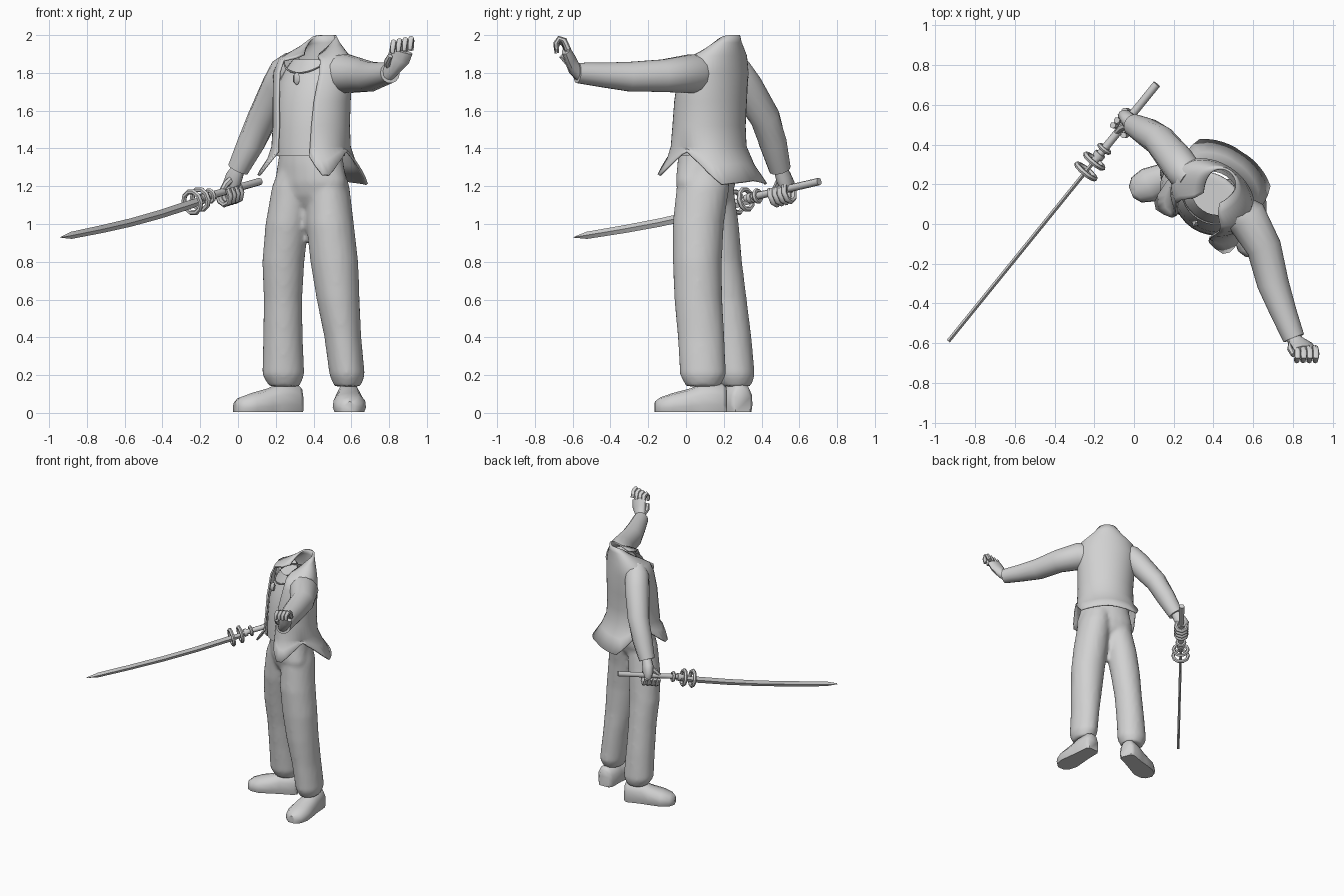
import bpy, math
from mathutils import Vector

if "Cube" in bpy.data.objects:
    bpy.data.objects.remove(bpy.data.objects["Cube"])

grey = bpy.data.materials.new("plain grey")
grey.diffuse_color = (0.64, 0.64, 0.64, 1)
grey.use_nodes = True
grey.node_tree.nodes["Principled BSDF"].inputs["Base Color"].default_value = grey.diffuse_color

U = Vector((0.83, -0.55, 0))      # toward the figure's left
F = Vector((-0.55, -0.83, 0))     # the way the torso faces
UP = Vector((0, 0, 1))


def make(name, verts, faces, angle=50):
    me = bpy.data.meshes.new(name)
    me.from_pydata([tuple(v) for v in verts], [], faces)
    me.polygons.foreach_set("use_smooth", [True] * len(me.polygons))
    me.set_sharp_from_angle(angle=math.radians(angle))
    me.materials.append(grey)
    ob = bpy.data.objects.new(name, me)
    bpy.context.collection.objects.link(ob)
    return ob


def loft(rings, closed=True, caps=True):
    n = len(rings[0])
    verts = [v for r in rings for v in r]
    faces = []
    for i in range(len(rings) - 1):
        for j in range(n if closed else n - 1):
            k = (j + 1) % n
            faces.append((i * n + j, i * n + k, (i + 1) * n + k, (i + 1) * n + j))
    if caps:
        faces.append(tuple(reversed(range(n))))
        faces.append(tuple(range((len(rings) - 1) * n, len(rings) * n)))
    return verts, faces


def tube(name, rows, sides=12, ref=UP, angle=50):
    """Sweep ellipses along a path; a row is x, y, z, side radius, up radius."""
    pts = [Vector(r[:3]) for r in rows]
    rings = []
    for i, r in enumerate(rows):
        d = (pts[min(i + 1, len(pts) - 1)] - pts[max(i - 1, 0)]).normalized()
        s = d.cross(ref).normalized()
        n = s.cross(d)
        rings.append([pts[i] + s * r[3] * math.cos(t) + n * r[-1] * math.sin(t)
                      for t in (2 * math.pi * k / sides for k in range(sides))])
    v, f = loft(rings)
    return make(name, v, f, angle)


def oval(z, cx, cy, a, b, u=U, f=F, n=20):
    c = Vector((cx, cy, z))
    return [c + u * a * math.sin(-t) + f * b * math.cos(t)
            for t in (2 * math.pi * k / n for k in range(n))]


# trousers: two legs and the hips, fused into one smooth skin
X, Y = Vector((1, 0, 0)), Vector((0, -1, 0))
right_leg = [(.14, .245, .265, .08, .08), (.2, .24, .26, .112, .105), (.4, .238, .24, .105, .107),
             (.6, .238, .215, .102, .107), (.8, .24, .185, .112, .112), (1.0, .26, .16, .115, .12),
             (1.2, .29, .14, .11, .11), (1.3, .32, .13, .1, .1)]
left_leg = [(.14, .58, .09, .07, .09), (.2, .578, .09, .094, .122), (.4, .555, .08, .098, .124),
            (.6, .53, .065, .114, .127), (.8, .51, .06, .127, .13), (1.0, .487, .065, .127, .136),
            (1.2, .475, .09, .115, .14), (1.3, .46, .1, .1, .12)]
hips = [(1.1, .385, .105, .12, .08), (1.15, .385, .105, .19, .11), (1.22, .385, .105, .215, .13),
        (1.32, .385, .11, .19, .14), (1.43, .385, .115, .17, .14)]
verts, faces = [], []
for rows, u, f in ((right_leg, X, Y), (left_leg, X, Y), (hips, U, F)):
    v, fc = loft([oval(*r, u, f) for r in rows])
    faces += [tuple(i + len(verts) for i in q) for q in fc]
    verts += v
trousers = make("trousers", verts, faces)
m = trousers.modifiers.new("fuse", 'REMESH')
m.mode, m.voxel_size, m.use_smooth_shade = 'VOXEL', 0.016, True
m = trousers.modifiers.new("soften", 'SMOOTH')
m.factor, m.iterations = 0.5, 4


# shoes
def shoe(name, heel, toe):
    heel, toe = Vector((*heel, 0)), Vector((*toe, 0))
    d = toe - heel
    s = UP.cross(d).normalized()
    rings = []
    for t, w, h in ((0, .045, .13), (.06, .065, .15), (.35, .07, .15), (.5, .078, .125),
                    (.75, .088, .1), (.92, .068, .078), (1, .03, .055)):
        rings.append([heel + d * t + s * w * a + UP * (.005 + h * b) for a, b in
                      ((-.9, 0), (.9, 0), (1, .25), (.95, .6), (.6, .92), (0, 1),
                       (-.6, .92), (-.95, .6), (-1, .25))])
    return make(name, *loft(rings))


shoe("right_shoe", (.33, .30), (-.015, .16))
shoe("left_shoe", (.582, .215), (.592, -.165))

# shirt, open at the neck
shirt_rows = [(1.36, .385, .115, .19, .165), (1.5, .385, .12, .195, .165), (1.64, .39, .13, .2, .16),
              (1.75, .395, .14, .195, .14), (1.82, .4, .15, .16, .12), (1.87, .405, .155, .12, .105)]
make("shirt", *loft([oval(*r, n=28) for r in shirt_rows], caps=False))

# open jacket: z, centre, half width, half depth, front drop, opening half angle
jacket_rows = [(2.0, .44, .205, .075, .075, .13, 40), (1.96, .425, .185, .115, .1, .1, 38),
               (1.89, .405, .16, .2, .135, .03, 36), (1.8, .397, .145, .222, .16, 0, 35),
               (1.65, .39, .13, .212, .175, 0, 32), (1.52, .388, .122, .207, .18, 0, 30),
               (1.41, .387, .12, .212, .188, 0, 29)]
# hem by angle from the front: angle, height, reach
hem = [(30, 1.36, .22), (48, 1.24, .295), (68, 1.32, .25), (88, 1.39, .225), (110, 1.32, .245),
       (135, 1.21, .3), (158, 1.22, .285), (180, 1.23, .275)]


def hem_at(deg):
    deg = max(30, min(180, deg))
    for (a0, z0, r0), (a1, z1, r1) in zip(hem, hem[1:]):
        if deg <= a1:
            k = (deg - a0) / (a1 - a0)
            return z0 + (z1 - z0) * k, r0 + (r1 - r0) * k


COLS = 41
rings = []
for z, cx, cy, a, b, drop, gap in jacket_rows:
    ring = []
    for j in range(COLS):
        p = math.radians(gap + (360 - 2 * gap) * j / (COLS - 1))
        w = ((1 + math.cos(p)) / 2) ** 2
        ring.append(Vector((cx, cy, z - drop * w)) + U * a * math.sin(p)
                    + F * b * (1 + 5 * drop * w) * math.cos(p))
    rings.append(ring)
hem_ring, mid_ring = [], []
for j in range(COLS):
    deg = 30 + 300 * j / (COLS - 1)
    p = math.radians(deg)
    z, r = hem_at(min(deg, 360 - deg))
    end = Vector((.39, .13, z)) + (U * math.sin(p) + F * math.cos(p)) * r
    hem_ring.append(end)
    mid_ring.append(rings[-1][j].lerp(end, .5) - (U * math.sin(p) + F * math.cos(p)) * .012)
rings += [mid_ring, hem_ring]
jacket = make("jacket", *loft(rings, closed=False, caps=False))
m = jacket.modifiers.new("cloth", 'SOLIDIFY')
m.thickness, m.offset = 0.012, 0

# sleeves
tube("left_sleeve", [(.46, .10, 1.80, .085), (.57, .03, 1.795, .105), (.655, -.12, 1.785, .088),
                     (.70, -.3, 1.78, .08), (.755, -.45, 1.79, .066), (.805, -.575, 1.80, .055)], 14)
tube("right_sleeve", [(.29, .22, 1.85, .07), (.255, .26, 1.81, .088), (.215, .315, 1.73, .09),
                      (.13, .42, 1.56, .08), (.07, .46, 1.43, .074), (0, .497, 1.29, .058)], 14)

# necklace and pendant lying on the shirt
chain = []
for k in range(13):
    p = math.radians(-60 + 10 * k)
    q = Vector((.4, .15, 1.80 + .07 * (k / 6 - 1) ** 2)) + U * .165 * math.sin(p) + F * .145 * math.cos(p)
    chain.append((*q, .005))
tube("necklace", chain, 6)
tube("pendant", [(.314, .012, 1.80, .008), (.308, .004, 1.785, .02),
                 (.308, .002, 1.755, .02), (.312, .006, 1.74, .01)], 4, F)

# sword: the straight ground line with a slight sag
POMMEL, TIP = Vector((.115, .705, 1.225)), Vector((-.935, -.59, .93))
D = Vector((-.63, -.777, -.19)).normalized()


def on_sword(t, z):
    p = POMMEL.lerp(TIP, t)
    return (p.x, p.y, z)


tube("sword_handle", [(*on_sword(0, 1.225), .02), (*on_sword(.15, 1.18), .02),
                      (*on_sword(.3, 1.135), .02)], 8)
tube("sword_blade", [(*on_sword(t, z), .010, h) for t, z, h in
                     ((.28, 1.128, .02), (.36, 1.1, .024), (.5, 1.052, .023), (.65, 1.008, .022),
                      (.8, .972, .021), (.95, .94, .019), (1, .93, .003))], 4, angle=20)
for i, (t, z, big, small) in enumerate(((.252, 1.148, .03, .012), (.3, 1.13, .055, .014),
                                        (.34, 1.115, .058, .014))):
    bpy.ops.mesh.primitive_torus_add(major_segments=10, minor_segments=6, major_radius=big,
                                     minor_radius=small, location=on_sword(t, z),
                                     rotation=D.to_track_quat('Z', 'Y').to_euler())
    ring = bpy.context.object
    ring.name = f"guard_ring_{i + 1}"
    ring.data.materials.append(grey)
    bpy.ops.object.shade_smooth_by_angle(angle=math.radians(50))
tube("guard_collar", [(*on_sword(.27, 1.142), .03), (*on_sword(.285, 1.136), .03)], 8)

# right hand gripping the handle
tube("right_palm", [(.005, .495, 1.3, .035, .035), (-.02, .515, 1.25, .048, .04),
                    (-.035, .535, 1.205, .052, .036), (-.035, .54, 1.165, .035, .025)], 10, D)
side = D.cross(UP).normalized()
up = side.cross(D)
grip = Vector(on_sword(.15, 1.175))
for i in range(4):
    c = grip + D * (.032 * i - .045)
    pts = [c + side * .042 * math.cos(t) + up * .052 * math.sin(t) - UP * .012
           for t in (math.radians(140 + 45 * k) for k in range(6))]
    tube(f"right_finger_{i + 1}", [(*p, .016) for p in pts], 7, D)
tube("right_thumb", [(-.02, .505, 1.25, .02), (-.065, .485, 1.21, .018), (-.09, .46, 1.17, .013)], 7)

# left hand raised with curled fingers
tube("left_palm", [(.795, -.56, 1.795, .04, .04), (.815, -.59, 1.82, .042, .034),
                   (.85, -.615, 1.875, .06, .03), (.865, -.635, 1.92, .062, .024)], 10, Y)
for i in range(4):
    b = Vector((.82 + .031 * i, -.625, 1.905 + .006 * i))
    tube(f"left_finger_{i + 1}", [(*(b + Vector(o)), r) for o, r in
         (((0, 0, 0), .017), ((.004, -.022, .05), .017), ((.004, -.045, .058), .016),
          ((0, -.062, .035), .015), ((-.003, -.058, .0), .012))], 7, X)
tube("left_thumb", [(.80, -.59, 1.83, .022), (.79, -.63, 1.86, .019), (.805, -.66, 1.89, .014)], 7, X)
